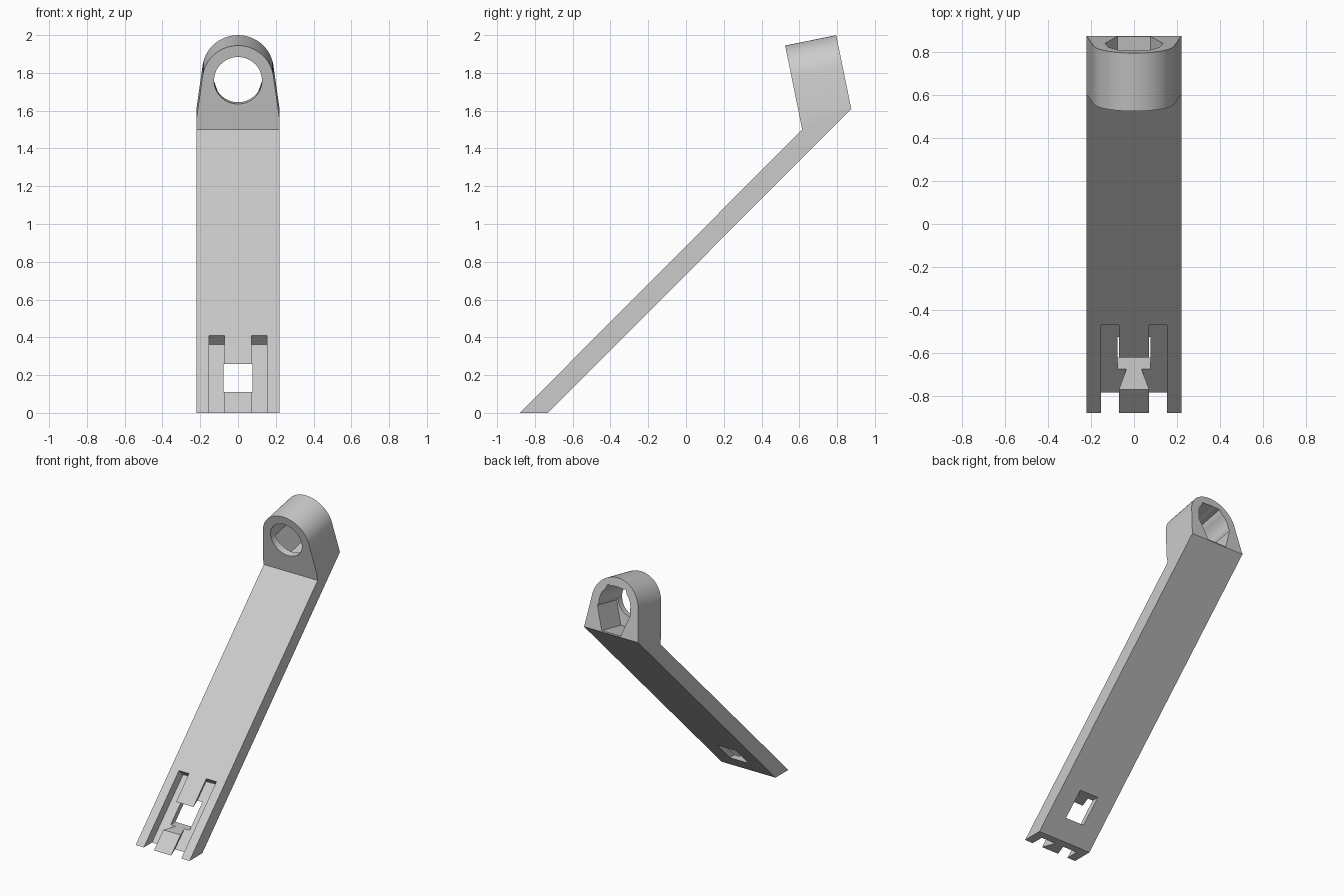
import bpy, bmesh
from math import radians, sin, cos
from mathutils import Matrix

cube = bpy.data.objects.get("Cube")
if cube:
    bpy.data.objects.remove(cube, do_unlink=True)

grey = bpy.data.materials.new("light grey")
grey.use_nodes = True
grey.diffuse_color = (0.6, 0.6, 0.6, 1)
grey.node_tree.nodes["Principled BSDF"].inputs["Base Color"].default_value = (0.6, 0.6, 0.6, 1)


def prism(name, outline, start, end, angle=0, axis='X'):
    """Draw an outline in local x/z, extrude it along local y, then turn it."""
    bm = bmesh.new()
    face = bm.faces.new([bm.verts.new((a, start, b)) for a, b in outline])
    side = bmesh.ops.extrude_face_region(bm, geom=[face])
    verts = [g for g in side["geom"] if isinstance(g, bmesh.types.BMVert)]
    bmesh.ops.translate(bm, verts=verts, vec=(0, end - start, 0))
    bmesh.ops.recalc_face_normals(bm, faces=bm.faces)
    bm.transform(Matrix.Rotation(radians(angle), 4, axis))
    mesh = bpy.data.meshes.new(name)
    bm.to_mesh(mesh)
    bm.free()
    mesh.materials.append(grey)
    obj = bpy.data.objects.new(name, mesh)
    bpy.context.collection.objects.link(obj)
    return obj


def combine(target, tool, operation):
    mod = target.modifiers.new(tool.name, 'BOOLEAN')
    mod.object, mod.operation, mod.solver = tool, operation, 'EXACT'
    bpy.context.view_layer.objects.active = target
    bpy.ops.object.modifier_apply(modifier=mod.name)
    bpy.data.objects.remove(tool, do_unlink=True)


def arc(radius, height, first, last, steps):
    angles = [radians(first + (last - first) * i / steps) for i in range(steps + 1)]
    return [(radius * cos(t), height + radius * sin(t)) for t in angles]


TILT = 11.5          # lean of the head
EYE = 1.612          # height of the eye along the leaning axis

# Sloping arm and head as one side profile
arm = prism("bracket_arm",
            [(-.88, 0), (-.73, 0), (.875, 1.61), (.795, 2), (.525, 1.945), (.615, 1.5)],
            -.3, .3, 90, 'Z')

# Width of the arm, with the rounded head
outline = [(-.22, 1.405), (-.22, -.5), (.22, -.5), (.22, 1.405)] + arc(.189, EYE, 8, 172, 40)
combine(arm, prism("head_outline", outline, -2, 2, TILT), 'INTERSECT')

# Round eye through the head
combine(arm, prism("eye_hole", arc(.127, EYE, 0, 354, 59), .5, 1.5, TILT), 'DIFFERENCE')

# Six-sided pocket at the back of the head
pocket = [(.135, 1.575), (.075, 1.735), (-.075, 1.735),
          (-.135, 1.575), (-.077, 1.412), (.077, 1.412)]
combine(arm, prism("nut_pocket", pocket, .95, 1.5, TILT), 'DIFFERENCE')

# Two undercut slots beside the dovetail rail at the foot
for side in (-1, 1):
    section = [(side * x, n) for x, n in
               [(.085, .65), (.035, .555), (.153, .555), (.153, .65)]]
    combine(arm, prism("rail_slot", section, -1, -.042, 45), 'DIFFERENCE')

# Level window through the foot
window = [(-.077, .11), (.077, .11), (.077, .26), (-.077, .26)]
combine(arm, prism("foot_window", window, -1.5, .5), 'DIFFERENCE')

# Smooth the curves, keep the edges
bpy.ops.object.select_all(action='DESELECT')
arm.select_set(True)
bpy.context.view_layer.objects.active = arm
bpy.ops.object.shade_smooth_by_angle(angle=radians(25))
